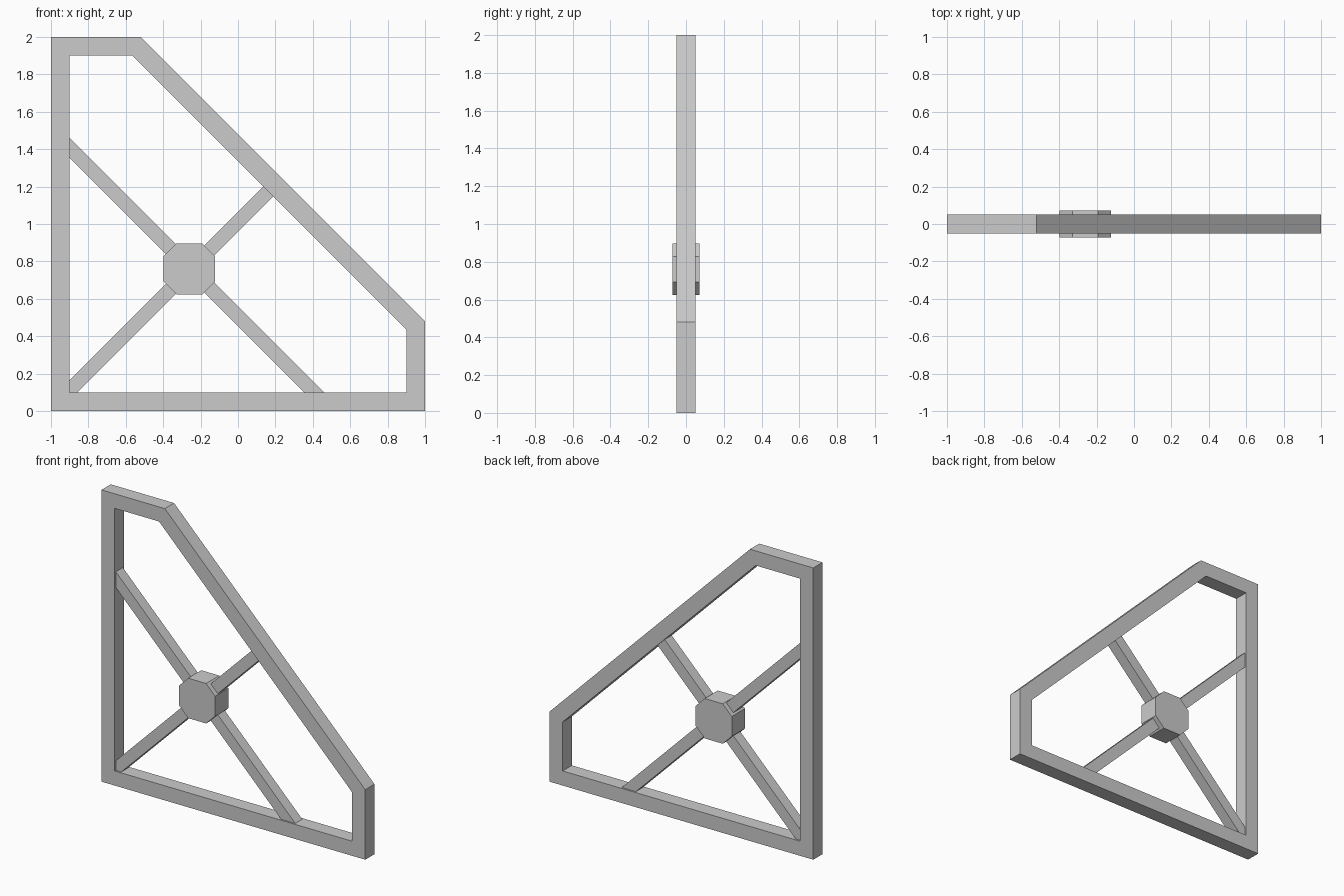
import bpy, bmesh, math
from mathutils import Vector

if "Cube" in bpy.data.objects:
    bpy.data.objects.remove(bpy.data.objects["Cube"])


def finish(name, bm):
    bmesh.ops.recalc_face_normals(bm, faces=bm.faces)
    mesh = bpy.data.meshes.new(name)
    bm.to_mesh(mesh)
    bm.free()
    obj = bpy.data.objects.new(name, mesh)
    bpy.context.collection.objects.link(obj)
    return obj


def prism(name, profile, half):
    """Extrude an (x, z) outline symmetrically along y."""
    bm = bmesh.new()
    face = bm.faces.new([bm.verts.new((x, -half, z)) for x, z in profile])
    new = bmesh.ops.extrude_face_region(bm, geom=[face])["geom"]
    bmesh.ops.translate(bm, vec=(0, 2 * half, 0),
                        verts=[v for v in new if isinstance(v, bmesh.types.BMVert)])
    return finish(name, bm)


def ring(name, outer, inner, half):
    """Closed frame between two matching (x, z) outlines."""
    bm = bmesh.new()
    loops = [[bm.verts.new((x, y, z)) for x, z in pts]
             for pts, y in ((outer, -half), (inner, -half), (inner, half), (outer, half))]
    n = len(outer)
    for k in range(4):
        a, b = loops[k], loops[(k + 1) % 4]
        for i in range(n):
            j = (i + 1) % n
            bm.faces.new((a[i], a[j], b[j], b[i]))
    return finish(name, bm)


def bar(name, start, end, width):
    """Square bar between two (x, z) points."""
    a, b = Vector(start), Vector(end)
    d = (b - a).normalized()
    side = Vector((-d.y, d.x)) * width / 2
    return prism(name, [a - side, b - side, b + side, a + side], width / 2)


# Five-sided outer frame
ring("outer_frame",
     [(-1, 0), (1, 0), (1, 0.48), (-0.52, 2), (-1, 2)],
     [(-0.9, 0.1), (0.9, 0.1), (0.9, 0.436), (-0.564, 1.9), (-0.9, 1.9)], 0.05)

# Crossing braces, ends buried in the frame
bar("falling_brace", (-0.935, 1.442), (0.44, 0.067), 0.076)
bar("rising_brace", (-0.93, 0.082), (0.18, 1.192), 0.076)

# Chamfered square hub
cx, cz, r, f = -0.26, 0.76, 0.137, 0.068
prism("hub", [(cx + x, cz + z) for x, z in
              ((r, -f), (r, f), (f, r), (-f, r), (-r, f), (-r, -f), (-f, -r), (f, -r))], 0.071)
